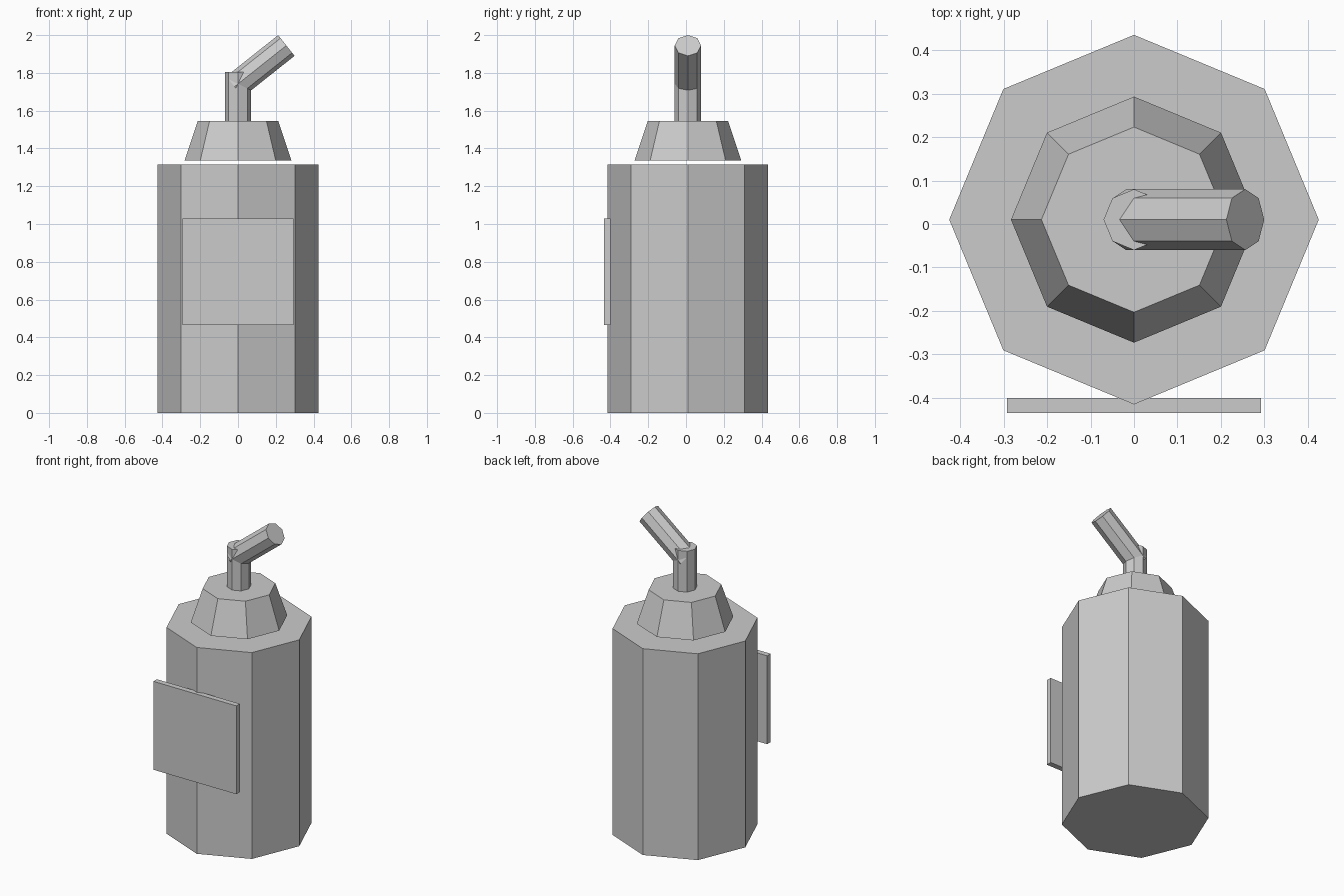
import bpy
from math import sin, cos

if "Cube" in bpy.data.objects:
    bpy.data.objects.remove(bpy.data.objects["Cube"])

CY = 0.01   # shared axis of all the round parts


def prism(name, r1, r2, z0, z1):
    """Eight-sided upright prism or frustum with a corner on +x."""
    bpy.ops.mesh.primitive_cone_add(vertices=8, radius1=r1, radius2=r2,
                                    depth=z1 - z0, location=(0, CY, (z0 + z1) / 2))
    ob = bpy.context.object
    ob.name = name
    return ob


# Bottle body, tapered collar floating just above it, and pump stem
prism("bottle_body", 0.425, 0.425, 0, 1.315)
prism("collar", 0.283, 0.213, 1.335, 1.545)
prism("pump_stem", 0.07, 0.07, 1.53, 1.805)

# Spout leaning towards +x, its lower end buried in the stem
tilt, length = 0.9, 0.35
end_x, end_z = 0.256, 1.945
spout = prism("spout", 0.07, 0.07, 0, length)
spout.rotation_euler = (0, tilt, 0)
spout.location = (end_x - sin(tilt) * length / 2, CY, end_z - cos(tilt) * length / 2)

# Flat label plate on the front
bpy.ops.mesh.primitive_cube_add(size=1, location=(0, -0.4175, 0.747))
label = bpy.context.object
label.name = "label_plate"
label.scale = (0.585, 0.035, 0.563)
